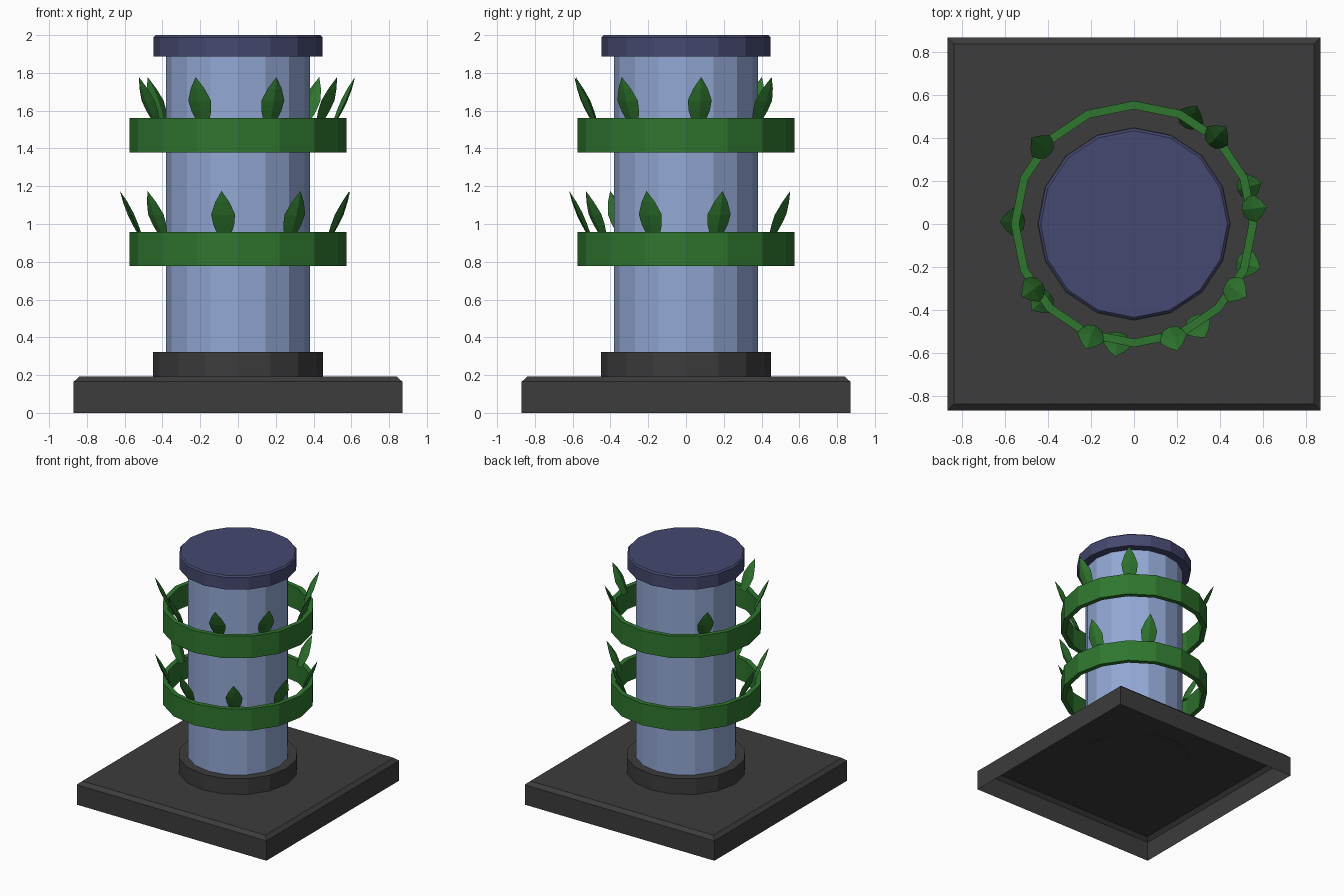
import bpy, bmesh, math
from mathutils import Vector

if "Cube" in bpy.data.objects:
    bpy.data.objects.remove(bpy.data.objects["Cube"])


def material(name, rgb):
    m = bpy.data.materials.new(name)
    m.diffuse_color = (*rgb, 1)
    m.use_nodes = True
    m.node_tree.nodes["Principled BSDF"].inputs["Base Color"].default_value = m.diffuse_color
    return m


STONE = material("dark_stone", (0.045, 0.045, 0.045))
BLUE = material("pale_blue", (0.29, 0.39, 0.66))
NAVY = material("navy", (0.06, 0.065, 0.16))
GREEN = material("green", (0.028, 0.18, 0.028))


def make(name, verts, faces, mat):
    me = bpy.data.meshes.new(name)
    me.from_pydata(verts, [], faces)
    bm = bmesh.new()
    bm.from_mesh(me)
    bmesh.ops.recalc_face_normals(bm, faces=bm.faces)
    bm.to_mesh(me)
    bm.free()
    me.materials.append(mat)
    ob = bpy.data.objects.new(name, me)
    bpy.context.collection.objects.link(ob)
    return ob


def lathe(name, profile, mat, sides=16, phase=0.0, bottom=True, top=True, loop=False):
    """Revolve (radius, z) points; loop joins the last ring to the first."""
    verts = [(r * math.cos(phase + math.tau * i / sides),
              r * math.sin(phase + math.tau * i / sides), z)
             for r, z in profile for i in range(sides)]
    n = len(profile)
    faces = []
    for k in range(n if loop else n - 1):
        a, b = k * sides, (k + 1) % n * sides
        for i in range(sides):
            j = (i + 1) % sides
            faces.append((a + i, a + j, b + j, b + i))
    if not loop:
        if bottom:
            faces.append(tuple(range(sides))[::-1])
        if top:
            faces.append(tuple(range((n - 1) * sides, n * sides)))
    return make(name, verts, faces, mat)


# Square plinth: chamfered top edge, open underside
q = math.sqrt(2)
lathe("plinth", [(0.87 * q, 0), (0.87 * q, 0.165), (0.84 * q, 0.192)], STONE,
      sides=4, phase=math.pi / 4, bottom=False)

# Column, its collar and its cap
lathe("collar", [(0.45, 0.19), (0.45, 0.322)], STONE)
lathe("column", [(0.382, 0.30), (0.382, 1.90)], BLUE)
lathe("cap", [(0.447, 1.888), (0.447, 1.988), (0.435, 2.0)], NAVY)


def leaf(name, angle, z):
    """Pointed leaf with a diamond section, leaning outward from the ring."""
    a = math.radians(angle)
    out = Vector((math.cos(a), math.sin(a), 0))
    side = Vector((-math.sin(a), math.cos(a), 0))
    base = out * 0.515 + Vector((0, 0, z - 0.02))
    tip = out * 0.625 + Vector((0, 0, z + 0.218))
    normal = (tip - base).normalized().cross(side)
    verts, faces = [], []
    stations = [(0, 0.034, 0.008), (0.25, 0.056, 0.014),
                (0.48, 0.064, 0.016), (0.75, 0.038, 0.011)]
    for t, w, d in stations:
        c = base.lerp(tip, t)
        verts += [c + side * w, c + normal * d, c - side * w, c - normal * d]
    for k in range(len(stations) - 1):
        for i in range(4):
            j = (i + 1) % 4
            faces.append((4 * k + i, 4 * k + j, 4 * k + 4 + j, 4 * k + 4 + i))
    last = len(verts)
    verts.append(tip)
    faces += [(last - 4 + i, last - 4 + (i + 1) % 4, last) for i in range(4)]
    faces.append((3, 2, 1, 0))
    make(name, verts, faces, GREEN)


# Two vine rings, each carrying seven leaves
RINGS = [("lower", 0.777, 0.957, (62, 18, -19.5, -58, -98, -140, 179)),
         ("upper", 1.378, 1.56, (46.5, 7.4, -33, -71, -111, -147, 140))]
for label, z0, z1, angles in RINGS:
    lathe(f"{label}_vine_ring", [(0.574, z0), (0.574, z1), (0.535, z1), (0.535, z0)],
          GREEN, loop=True)
    for i, ang in enumerate(angles):
        leaf(f"{label}_leaf_{i + 1}", ang, z1)
